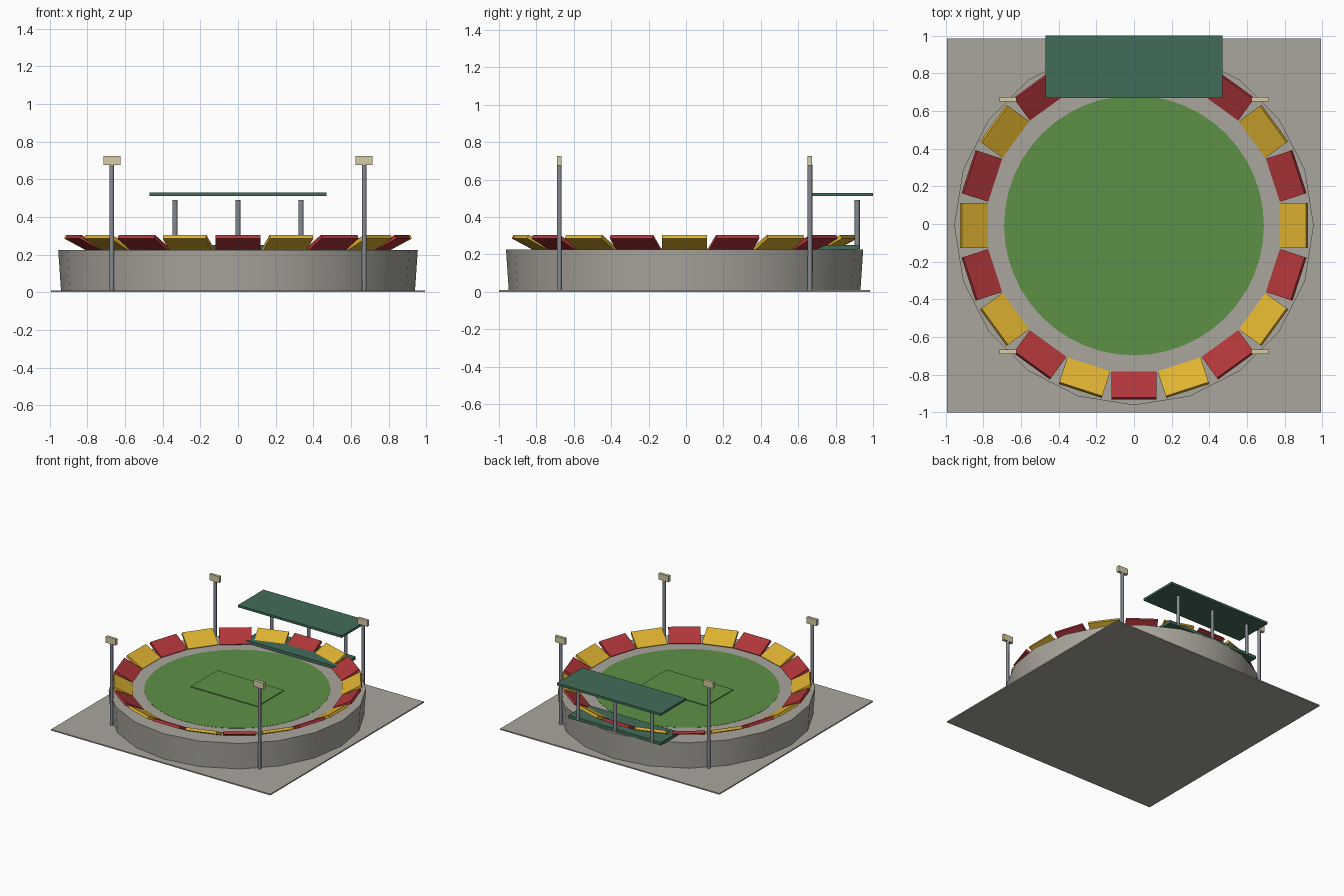
import bpy, math
from mathutils import Matrix

if "Cube" in bpy.data.objects:
    bpy.data.objects.remove(bpy.data.objects["Cube"])

CY = -0.0075      # centre of the arena in y (the roof overhangs at the back)
RIM = 0.225       # height of the bowl top


def material(name, r, g, b):
    lin = [((c / 255 + 0.055) / 1.055) ** 2.4 for c in (r, g, b)]
    m = bpy.data.materials.new(name)
    m.diffuse_color = (*lin, 1)
    m.use_nodes = True
    m.node_tree.nodes["Principled BSDF"].inputs["Base Color"].default_value = m.diffuse_color
    return m


CONCRETE = material("concrete", 170, 166, 157)
GRASS = material("grass green", 92, 144, 70)
RED = material("seat red", 176, 54, 58)
YELLOW = material("seat yellow", 222, 178, 48)
ROOF = material("roof green", 66, 108, 88)
STEEL = material("steel grey", 134, 139, 147)
LAMP = material("lamp cream", 214, 204, 166)


def box(name, size, loc, mat, matrix=None):
    bpy.ops.mesh.primitive_cube_add(size=1)
    ob = bpy.context.object
    ob.name = name
    ob.data.transform(Matrix.Diagonal((*size, 1)))
    ob.matrix_world = Matrix.Translation((loc[0], loc[1] + CY, loc[2])) @ (matrix or Matrix())
    ob.data.materials.append(mat)
    return ob


def cone(name, r1, r2, z0, z1, xy, mat, sides):
    bpy.ops.mesh.primitive_cone_add(vertices=sides, radius1=r1, radius2=r2, depth=z1 - z0,
                                    location=(xy[0], xy[1] + CY, (z0 + z1) / 2))
    ob = bpy.context.object
    ob.name = name
    ob.data.materials.append(mat)
    bpy.ops.object.shade_smooth_by_angle(angle=math.radians(50))
    return ob


# Ground slab and tapered bowl
box("base_slab", (1.985, 1.985, 0.01), (0, 0, 0.005), CONCRETE)
cone("bowl", 0.94, 0.955, 0.005, RIM, (0, 0), CONCRETE, 20)

# Round field and raised pitch
cone("field", 0.69, 0.69, RIM - 0.01, RIM + 0.0015, (0, 0), GRASS, 48)
box("pitch", (0.605, 0.345, 0.015), (0, 0, RIM), GRASS)

# Ring of tilted seat blocks, alternating colours
TILT = math.radians(28)
for i in range(20):
    a = math.radians(-90 + 18 * i)
    rot = Matrix.Rotation(a, 4, 'Z') @ Matrix.Rotation(-TILT, 4, 'Y')
    box(f"seat_block_{i + 1}", (0.157, 0.24, 0.022),
        (0.85 * math.cos(a), 0.85 * math.sin(a), 0.258), YELLOW if i % 2 else RED, rot)

# Pavilion: platform, posts and floating roof
box("pavilion_platform", (0.84, 0.23, 0.025), (0, 0.815, RIM + 0.0125), ROOF)
for i, x in enumerate((-0.335, 0, 0.335)):
    cone(f"pavilion_post_{i + 1}", 0.0135, 0.0135, 0.23, 0.49, (x, 0.923), STEEL, 8)
box("pavilion_roof", (0.94, 0.33, 0.018), (0, 0.8425, 0.52), ROOF)

# Four floodlights
for sx in (-1, 1):
    for sy in (-1, 1):
        tag = ("left" if sx < 0 else "right") + ("_front" if sy < 0 else "_back")
        x, y = 0.67 * sx, 0.67 * sy
        cone(f"light_pole_{tag}", 0.0125, 0.0125, 0.005, 0.68, (x, y), STEEL, 8)
        box(f"light_head_{tag}", (0.09, 0.024, 0.05), (x, y, 0.7), LAMP)
